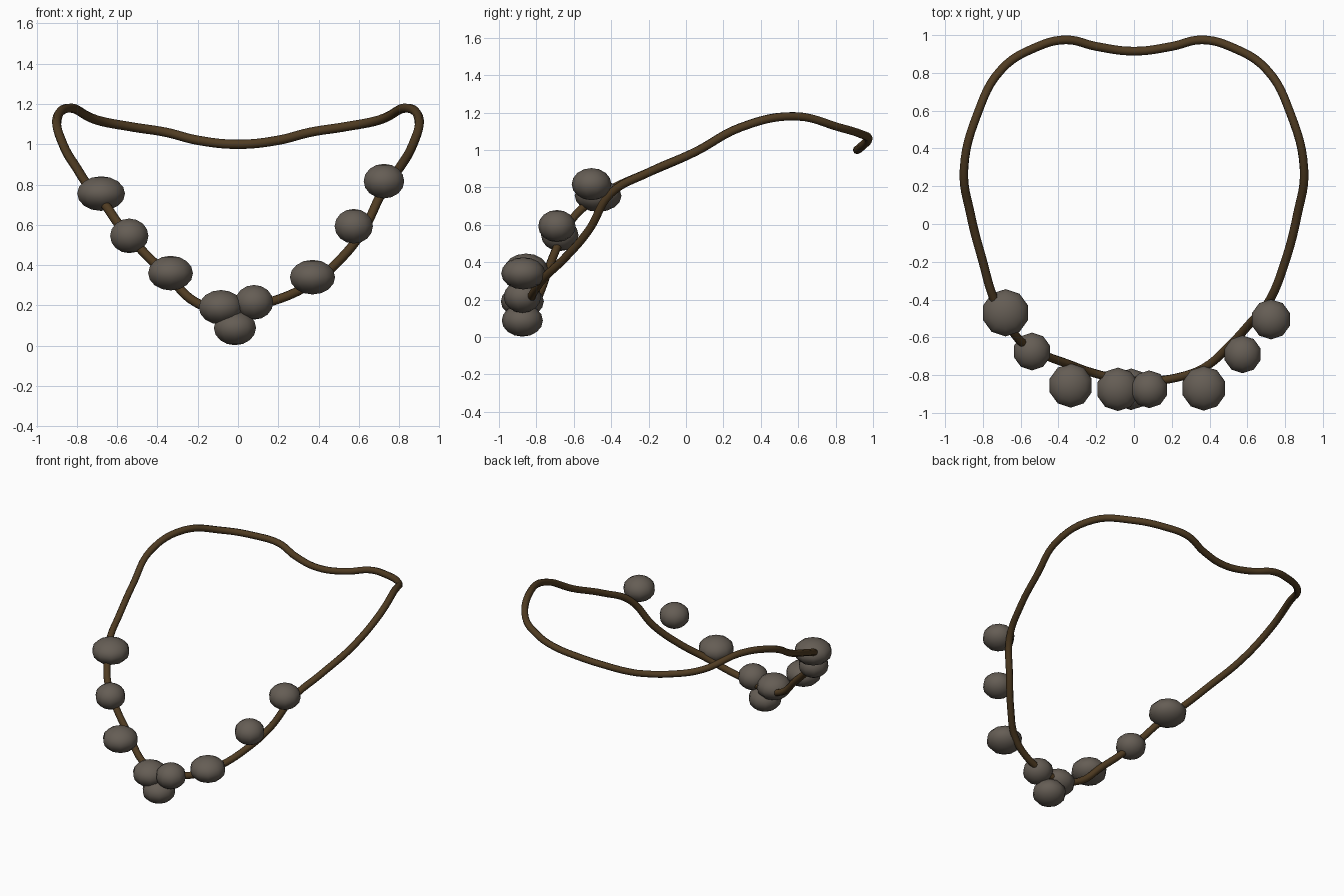
import bpy
from mathutils import Vector

cube = bpy.data.objects.get("Cube")
if cube:
    bpy.data.objects.remove(cube, do_unlink=True)


def make_material(name, color):
    mat = bpy.data.materials.new(name)
    mat.use_nodes = True
    mat.diffuse_color = color
    mat.node_tree.nodes["Principled BSDF"].inputs["Base Color"].default_value = color
    return mat


cord_brown = make_material("cord brown", (0.08, 0.045, 0.016, 1))
stone_grey = make_material("stone grey", (0.13, 0.11, 0.09, 1))

# Back half of the cord, from the nape to the shoulder, mirrored across x
nape = Vector((0, 0.915, 1.0))
side = [Vector(p) for p in (
    (0.2, 0.94, 1.02), (0.36, 0.975, 1.06), (0.52, 0.935, 1.085),
    (0.7, 0.82, 1.12), (0.83, 0.58, 1.18), (0.9, 0.29, 1.12),
    (0.865, 0.05, 0.99), (0.8, -0.2, 0.88))]
mirrored = [Vector((-p.x, p.y, p.z)) for p in reversed(side)]

# Front strands hang differently on each side
front = [Vector(p) for p in (
    (0.72, -0.4, 0.77), (0.62, -0.52, 0.57), (0.5, -0.65, 0.42),
    (0.38, -0.755, 0.32), (0.24, -0.81, 0.245), (0.08, -0.83, 0.2),
    (-0.08, -0.82, 0.18), (-0.21, -0.79, 0.215), (-0.35, -0.74, 0.35),
    (-0.46, -0.70, 0.455), (-0.59, -0.63, 0.6), (-0.66, -0.54, 0.70),
    (-0.74, -0.4, 0.79))]
path = [nape] + side + front + mirrored

# Cord: one closed smooth tube
curve = bpy.data.curves.new("cord", "CURVE")
curve.dimensions = "3D"
curve.bevel_depth = 0.023
curve.bevel_resolution = 2
curve.resolution_u = 6
spline = curve.splines.new("BEZIER")
spline.bezier_points.add(len(path) - 1)
spline.use_cyclic_u = True
for point, co in zip(spline.bezier_points, path):
    point.co = co
    point.handle_left_type = point.handle_right_type = "AUTO"
curve.materials.append(cord_brown)
cord = bpy.data.objects.new("cord", curve)
bpy.context.collection.objects.link(cord)

# Flattened stone beads: x, y, z, radius
beads = [
    (-0.68, -0.47, 0.755, 0.125), (-0.54, -0.675, 0.545, 0.1),
    (-0.335, -0.855, 0.36, 0.117), (-0.085, -0.875, 0.19, 0.115),
    (-0.015, -0.875, 0.088, 0.11), (0.08, -0.875, 0.215, 0.1),
    (0.37, -0.87, 0.34, 0.118), (0.575, -0.69, 0.593, 0.1),
    (0.725, -0.505, 0.817, 0.106)]
for i, (x, y, z, radius) in enumerate(beads):
    bpy.ops.mesh.primitive_uv_sphere_add(
        segments=10, ring_count=8, radius=1, location=(x, y, z))
    bead = bpy.context.object
    bead.name = f"bead_{i + 1}"
    bead.scale = (radius, radius, 0.086)
    bead.data.materials.append(stone_grey)
    bpy.ops.object.shade_smooth()
